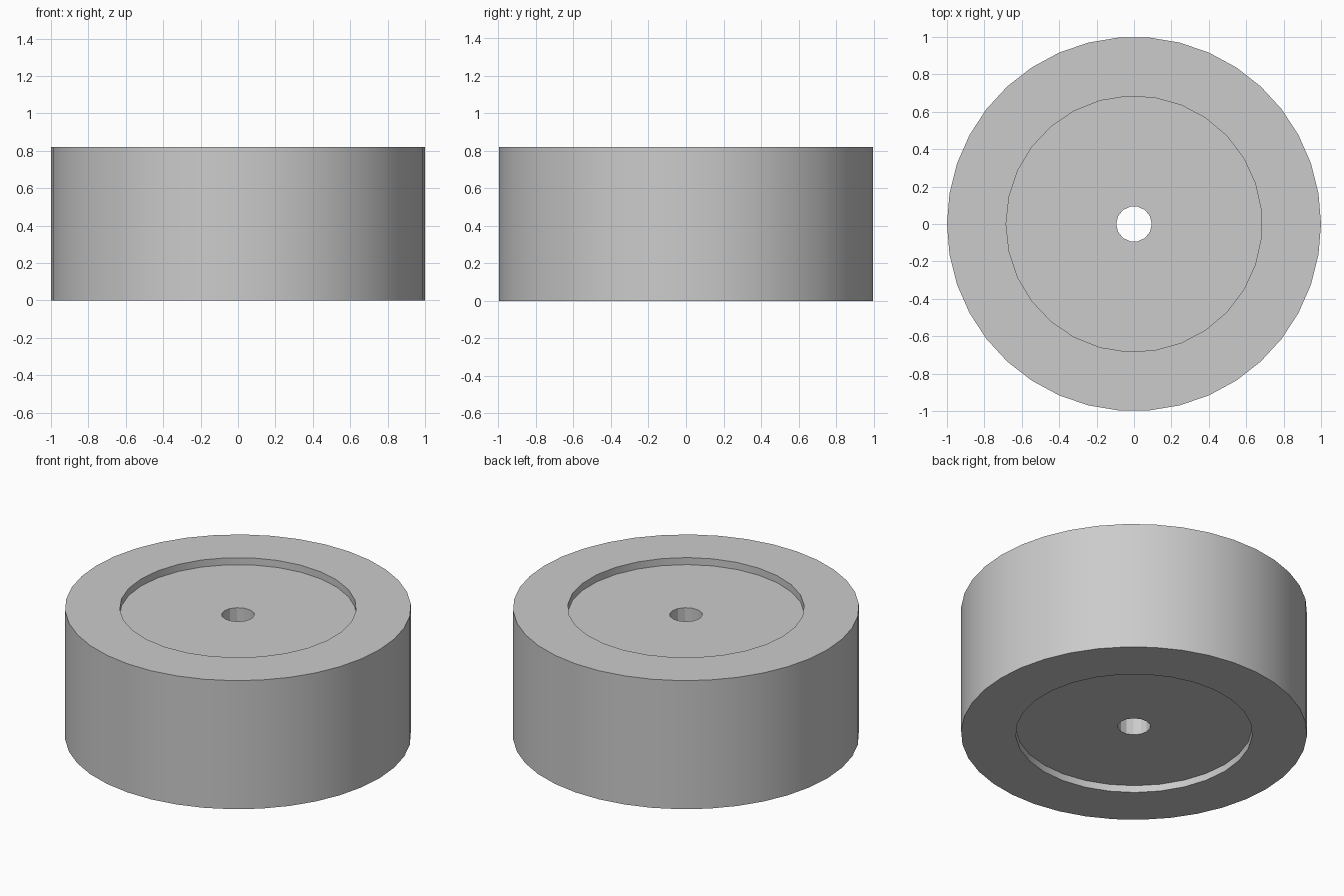
import bpy
import bmesh
from math import cos, sin, pi, radians

cube = bpy.data.objects.get("Cube")
if cube:
    bpy.data.objects.remove(cube, do_unlink=True)

HEIGHT, RECESS = 0.82, 0.045

grey = bpy.data.materials.new("plain grey")
grey.use_nodes = True
colour = (0.6, 0.6, 0.6, 1)
grey.diffuse_color = colour
grey.node_tree.nodes["Principled BSDF"].inputs["Base Color"].default_value = colour

bm = bmesh.new()


def ring(radius, sides, z):
    """Closed loop of edges, starting on the -x axis."""
    angles = [pi + 2 * pi * i / sides for i in range(sides)]
    verts = [bm.verts.new((radius * cos(a), radius * sin(a), z)) for a in angles]
    edges = [bm.edges.new((verts[i - 1], verts[i])) for i in range(sides)]
    return verts, edges


def wall(lower, upper):
    """Upright band between two matching rings."""
    a, b = lower[0], upper[0]
    for i in range(len(a)):
        bm.faces.new((a[i - 1], a[i], b[i], b[i - 1]))


def annulus(outer, inner):
    """Flat face between two level rings."""
    bmesh.ops.triangle_fill(bm, use_beauty=True, edges=outer[1] + inner[1],
                            normal=(0, 0, 1))


# Rims, recesses and bore mouths at both ends
ends = []
for rim_z, floor_z in ((0, RECESS), (HEIGHT, HEIGHT - RECESS)):
    outer = ring(1.0, 38, rim_z)
    lip = ring(0.684, 29, rim_z)
    floor = ring(0.684, 29, floor_z)
    bore = ring(0.095, 14, floor_z)
    annulus(outer, lip)
    wall(lip, floor)
    annulus(floor, bore)
    ends.append((outer, bore))

# Outer side and central bore
for low, high in zip(*ends):
    wall(low, high)

bmesh.ops.recalc_face_normals(bm, faces=bm.faces)
mesh = bpy.data.meshes.new("recessed_wheel")
bm.to_mesh(mesh)
bm.free()
mesh.materials.append(grey)

wheel = bpy.data.objects.new("recessed_wheel", mesh)
bpy.context.collection.objects.link(wheel)
bpy.ops.object.select_all(action="DESELECT")
wheel.select_set(True)
bpy.context.view_layer.objects.active = wheel
bpy.ops.object.shade_smooth_by_angle(angle=radians(20))
